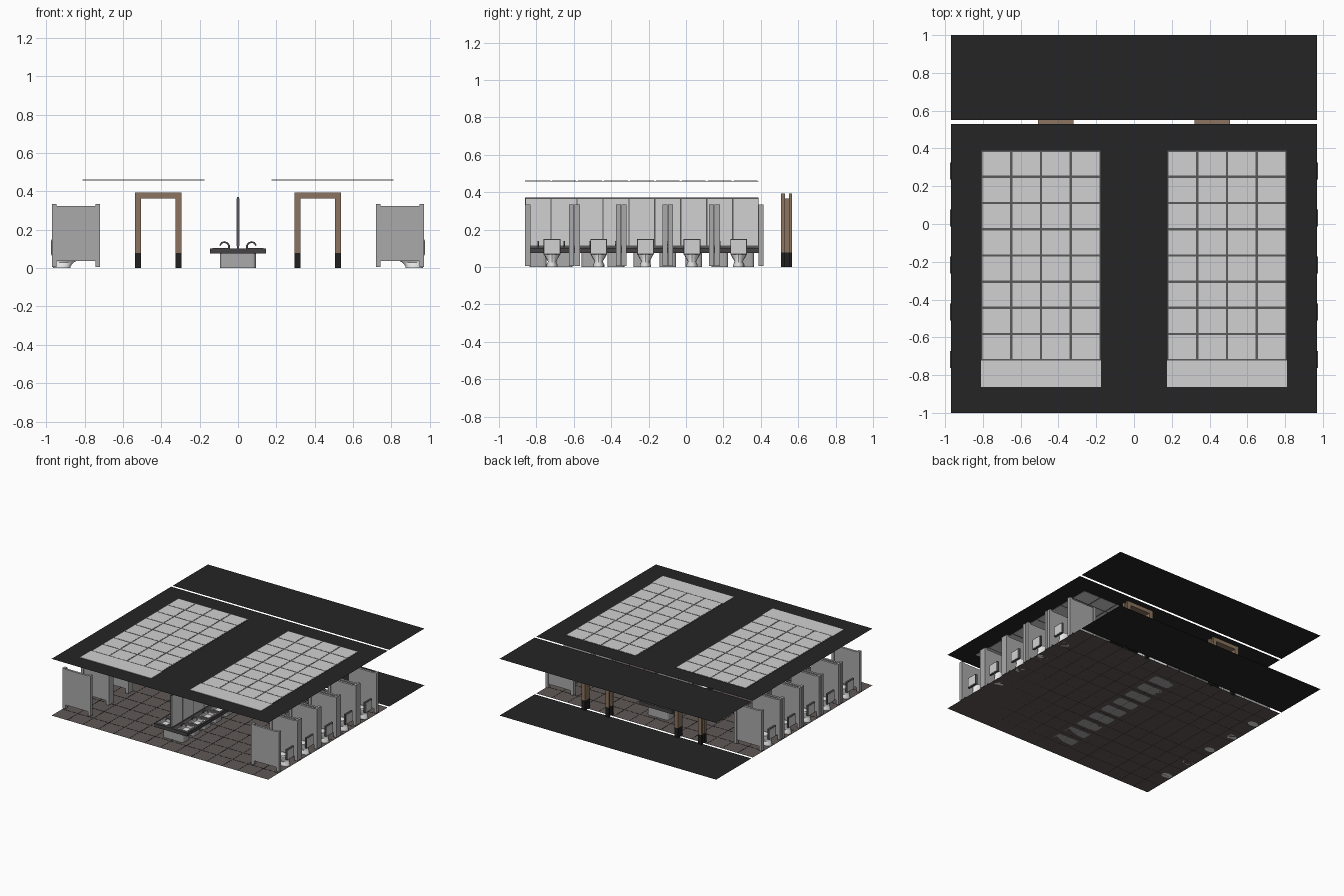
import bpy, bmesh, math
from mathutils import Matrix, Vector

if "Cube" in bpy.data.objects:
    bpy.data.objects.remove(bpy.data.objects["Cube"])


def mat(name, r, g, b):
    m = bpy.data.materials.new(name)
    m.diffuse_color = (r, g, b, 1)
    m.use_nodes = True
    m.node_tree.nodes["Principled BSDF"].inputs["Base Color"].default_value = m.diffuse_color
    return m


TILE = mat("brown tile", 0.115, 0.098, 0.092)
DARK = mat("dark slab", 0.018, 0.018, 0.018)
LIGHT = mat("light panel", 0.64, 0.64, 0.64)
GREY = mat("frame grey", 0.10, 0.10, 0.10)
STALL = mat("partition grey", 0.40, 0.40, 0.40)
WOOD = mat("wood", 0.26, 0.175, 0.115)
BLACK = mat("black base", 0.014, 0.014, 0.014)
WHITE = mat("porcelain", 0.80, 0.80, 0.80)
STONE = mat("counter stone", 0.06, 0.055, 0.057)
METAL = mat("tap metal", 0.22, 0.22, 0.22)


def finish(name, bm, material):
    bmesh.ops.recalc_face_normals(bm, faces=bm.faces[:])
    me = bpy.data.meshes.new(name)
    bm.to_mesh(me)
    bm.free()
    me.materials.append(material)
    ob = bpy.data.objects.new(name, me)
    bpy.context.collection.objects.link(ob)
    return ob


def boxes(name, material, spans, bevel=0):
    """Each span is (x0, x1, y0, y1, z0, z1)."""
    bm = bmesh.new()
    for x0, x1, y0, y1, z0, z1 in spans:
        m = Matrix.Translation(((x0 + x1) / 2, (y0 + y1) / 2, (z0 + z1) / 2)) @ \
            Matrix.Diagonal((abs(x1 - x0), y1 - y0, z1 - z0, 1))
        bmesh.ops.create_cube(bm, size=1, matrix=m)
    if bevel:
        up = [e for e in bm.edges if abs(e.verts[0].co.z - e.verts[1].co.z) > 0.01]
        bmesh.ops.bevel(bm, geom=up, offset=bevel, segments=3, affect='EDGES', profile=0.5)
    return finish(name, bm, material)


def sheet(name, material, x0, x1, y0, y1, z):
    bm = bmesh.new()
    bm.faces.new([bm.verts.new((x, y, z)) for x, y in ((x0, y0), (x1, y0), (x1, y1), (x0, y1))])
    me = bpy.data.meshes.new(name)
    bm.to_mesh(me)
    bm.free()
    me.materials.append(material)
    ob = bpy.data.objects.new(name, me)
    bpy.context.collection.objects.link(ob)


def smooth(ob):
    bpy.ops.object.select_all(action='DESELECT')
    ob.select_set(True)
    bpy.context.view_layer.objects.active = ob
    bpy.ops.object.shade_smooth_by_angle(angle=math.radians(40))


W, STEP, Y0, Y1 = 0.97, 0.1387, -0.86, 0.388
rows = [Y0 + STEP * (i + 0.5) for i in range(9)]

# Floor: dark joints with tiles on top, and the corridor strip behind the wall gap
sheet("floor_joints", TILE, -W, W, -1, 0.53, 0.0)
sheet("corridor_floor", DARK, -W, W, 0.55, 1, 0.0)
tx, ty = 2 * W / 14, 1.53 / 11
g = 0.002
boxes("floor_grout_lines", DARK,
      [(-W + i * tx - g, -W + i * tx + g, -1, 0.53, 0, 0.001) for i in range(1, 14)] +
      [(-W, W, -1 + j * ty - g, -1 + j * ty + g, 0, 0.001) for j in range(1, 11)])

# Ceiling sheets
sheet("ceiling", DARK, -W, W, -1, 0.53, 0.459)
sheet("corridor_ceiling", DARK, -W, W, 0.55, 1, 0.459)

# Ceiling lights: grey grid frame with light panels; the front row is one plain plate
frames, panels = [], []
for cx in (-0.492, 0.492):
    frames.append((cx - 0.315, cx + 0.315, Y0, Y1, 0.457, 0.461))
    panels.append((cx - 0.318, cx + 0.318, Y0 - 0.002, Y0 + STEP - 0.002, 0.456, 0.462))
    for y in rows[1:]:
        for k in range(4):
            px = cx - 0.315 + 0.1575 * (k + 0.5)
            panels.append((px - 0.0725, px + 0.0725, y - 0.0635, y + 0.0635, 0.456, 0.462))
boxes("ceiling_light_frames", GREY, frames)
boxes("ceiling_light_panels", LIGHT, panels)

# Door frames: casing on both wall faces plus lining, with black kick bases
wood, base = [], []
for cx in (-0.4155, 0.4155):
    for y0, y1 in ((0.508, 0.53), (0.55, 0.567)):
        wood.append((cx - 0.122, cx + 0.122, y0, y1, 0.362, 0.393))
        for s in (-1, 1):
            a, b = sorted((cx + s * 0.09, cx + s * 0.122))
            wood.append((a, b, y0, y1, 0.078, 0.362))
            base.append((a, b, y0, y1, 0, 0.078))
    wood.append((cx - 0.092, cx + 0.092, 0.53, 0.55, 0.362, 0.366))
    for s in (-1, 1):
        a, b = sorted((cx + s * 0.09, cx + s * 0.094))
        wood.append((a, b, 0.53, 0.55, 0.078, 0.362))
        base.append((a, b, 0.53, 0.55, 0, 0.078))
boxes("door_frames", WOOD, wood)
boxes("door_frame_bases", BLACK, base)

# Stall partitions: one panel per stall side, each between two posts
STALL_W = 0.2495
panel, post = [], []
for i in range(6):
    yc = -0.857 + 0.011 + i * STALL_W
    sides = [0.0] if i in (0, 5) else [-0.015, 0.015]
    for d in sides:
        y = yc + d
        for s in (-1, 1):
            a, b = sorted((s * 0.735, s * 0.955))
            panel.append((a, b, y - 0.009, y + 0.009, 0.037, 0.325))
            for px in (0.731, 0.957):
                a, b = sorted((s * (px - 0.012), s * (px + 0.012)))
                post.append((a, b, y - 0.0135, y + 0.0135, 0.006, 0.333))
boxes("stall_panels", STALL, panel)
boxes("stall_posts", STALL, post)

# Toilets: lofted bowl, seat back plate on the wall side
SECTIONS = [(0.0, 0.918, 0.045, 0.030), (0.012, 0.918, 0.046, 0.030), (0.030, 0.908, 0.053, 0.022),
            (0.050, 0.890, 0.068, 0.034), (0.066, 0.882, 0.078, 0.042), (0.078, 0.882, 0.080, 0.043),
            (0.080, 0.880, 0.058, 0.028), (0.055, 0.880, 0.034, 0.016)]
toilets = bmesh.new()
rim, plate, cover = [], [], []
N = 16
for i in range(5):
    yc = -0.846 + (i + 0.5) * STALL_W + 0.005
    for s in (-1, 1):
        rings = [[toilets.verts.new((s * (cx + rx * math.cos(t)), yc + ry * math.sin(t), z))
                  for t in (2 * math.pi * k / N for k in range(N))] for z, cx, rx, ry in SECTIONS]
        for r0, r1 in zip(rings, rings[1:]):
            for k in range(N):
                toilets.faces.new((r0[k], r0[(k + 1) % N], r1[(k + 1) % N], r1[k]))
        toilets.faces.new(rings[0])
        toilets.faces.new(rings[-1])
        a, b = sorted((s * 0.957, s * 0.973))
        plate.append((a, b, yc - 0.045, yc + 0.045, 0.066, 0.15))
        a, b = sorted((s * 0.955, s * 0.975))
        cover.append((a, b, yc - 0.040, yc + 0.040, 0.071, 0.145))
smooth(finish("toilet_bowls", toilets, WHITE))
boxes("toilet_back_plates", GREY, plate)
boxes("toilet_back_covers", LIGHT, cover)

# Sink island: counter built around the basin openings
top, tray = [(-0.05, 0.05, Y0, Y1, 0.075, 0.103)], []
for s in (-1, 1):
    def span(a, b):
        return tuple(sorted((s * a, s * b)))
    top.append(span(0.132, 0.147) + (Y0, Y1, 0.075, 0.103))
    edges = [Y0] + [v for y in rows for v in (y - 0.047, y + 0.047)] + [Y1]
    for a, b in zip(edges[::2], edges[1::2]):
        top.append(span(0.05, 0.132) + (a, b, 0.075, 0.103))
    for y in rows:
        tray.append(span(0.05, 0.132) + (y - 0.047, y + 0.047, 0.076, 0.084))
        for a, b in ((0.05, 0.056), (0.126, 0.132)):
            tray.append(span(a, b) + (y - 0.047, y + 0.047, 0.084, 0.105))
        for a, b in ((-0.047, -0.041), (0.041, 0.047)):
            tray.append(span(0.056, 0.126) + (y + a, y + b, 0.084, 0.105))
boxes("sink_counter", STONE, top)
boxes("sink_basins", WHITE, tray)
boxes("sink_pedestals", STALL, [(-0.093, 0.093, y - 0.045, y + 0.045, 0, 0.076) for y in rows], 0.018)

# Mirror wall: light panels on both faces of a dark frame
boxes("mirror_frame", GREY, [(-0.006, 0.006, Y0, Y1, 0.10, 0.371)])
boxes("mirror_panels", LIGHT, [(-0.008, 0.008, y - 0.066, y + 0.066, 0.115, 0.364) for y in rows])

# Taps: swept gooseneck tubes
cu = bpy.data.curves.new("taps", 'CURVE')
cu.dimensions = '3D'
cu.bevel_depth = 0.0045
cu.bevel_resolution = 1
cu.use_fill_caps = True
path = [(0.047, 0.10), (0.047, 0.118), (0.055, 0.130), (0.070, 0.136), (0.085, 0.132), (0.094, 0.118)]
for y in rows:
    for s in (-1, 1):
        sp = cu.splines.new('POLY')
        sp.points.add(len(path) - 1)
        for p, (x, z) in zip(sp.points, path):
            p.co = (s * x, y, z, 1)
taps = bpy.data.objects.new("taps", cu)
bpy.context.collection.objects.link(taps)
cu.materials.append(METAL)
bpy.ops.object.select_all(action='DESELECT')
taps.select_set(True)
bpy.context.view_layer.objects.active = taps
bpy.ops.object.convert(target='MESH')
smooth(bpy.context.view_layer.objects.active)
